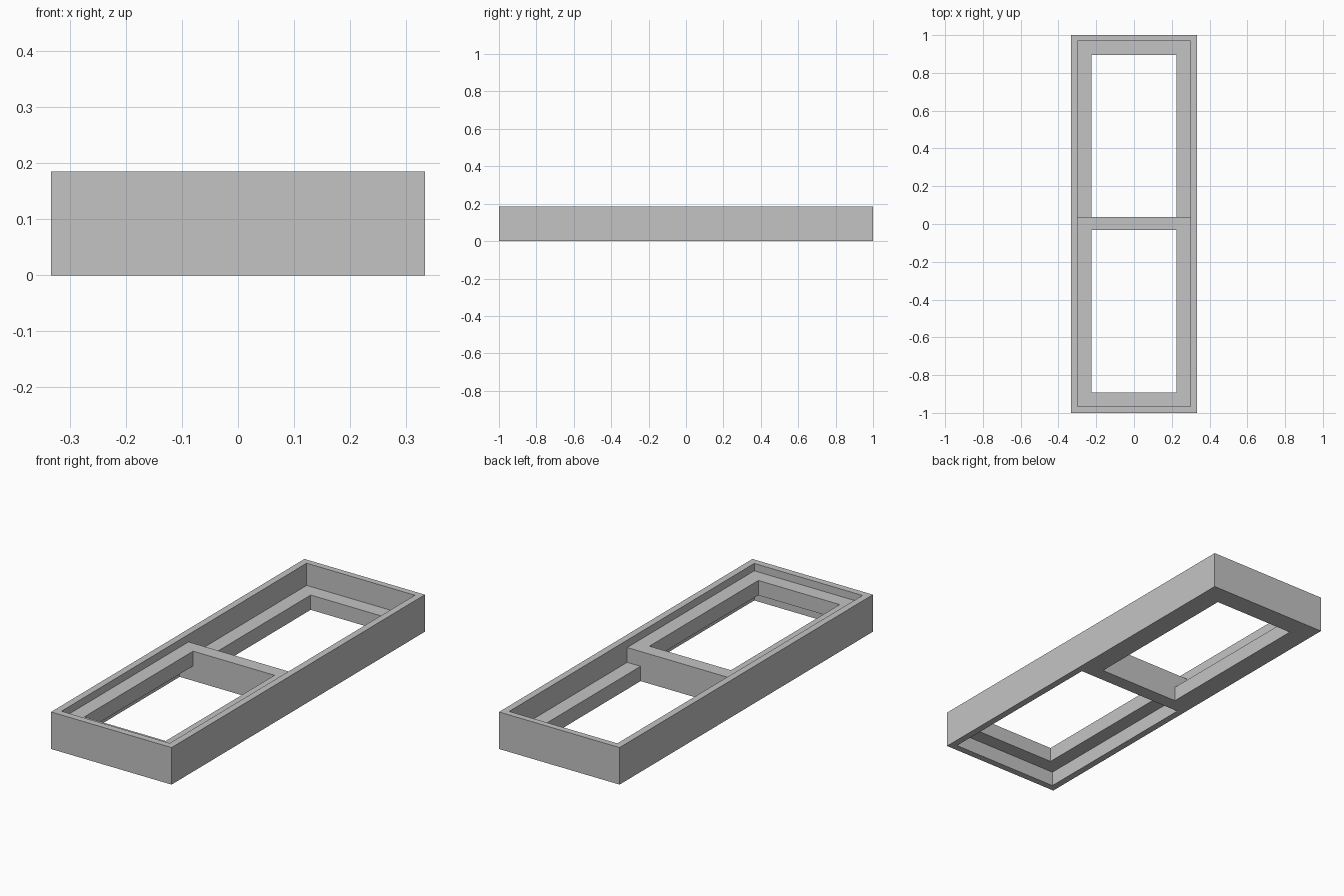
import bpy
import bmesh

# Remove the default cube if present
cube = bpy.data.objects.get("Cube")
if cube:
    bpy.data.objects.remove(cube, do_unlink=True)

# Single plain grey
GREY = (0.55, 0.55, 0.55, 1.0)
grey = bpy.data.materials.new("plain_grey")
grey.use_nodes = True
grey.diffuse_color = GREY
grey.node_tree.nodes["Principled BSDF"].inputs["Base Color"].default_value = GREY


def rectangle(bm, x, y0, y1, z):
    """Four corners of a rectangle centred on x = 0."""
    return [bm.verts.new(p) for p in ((-x, y0, z), (x, y0, z), (x, y1, z), (-x, y1, z))]


def open_frame(name, outer, inner, z0, z1):
    """Rectangular ring; outer and inner are (half width, front y, back y)."""
    bm = bmesh.new()
    loops = [rectangle(bm, *outer, z0), rectangle(bm, *outer, z1),
             rectangle(bm, *inner, z1), rectangle(bm, *inner, z0)]
    for a, b in zip(loops, loops[1:] + loops[:1]):
        for i in range(4):
            j = (i + 1) % 4
            bm.faces.new((a[i], a[j], b[j], b[i]))
    bmesh.ops.recalc_face_normals(bm, faces=bm.faces)
    mesh = bpy.data.meshes.new(name)
    bm.to_mesh(mesh)
    bm.free()
    mesh.materials.append(grey)
    obj = bpy.data.objects.new(name, mesh)
    bpy.context.collection.objects.link(obj)
    return obj


HALF_WIDTH = 0.333
SASH_X, GLASS_X = 0.299, 0.225
FRONT, BACK = -0.966, 0.969      # inside faces of the window frame
RAIL_FRONT, RAIL_BACK = -0.033, 0.037   # overlapping meeting rails
RAIL = 0.074
DEPTH = 0.185

# Outer casing
open_frame("window_frame", (HALF_WIDTH, -1, 1), (SASH_X, FRONT, BACK), 0, DEPTH)

# Two sashes, one stacked above the other where they meet
open_frame("front_sash", (SASH_X, FRONT, RAIL_BACK),
           (GLASS_X, FRONT + RAIL, RAIL_FRONT), RAIL, 2 * RAIL)
open_frame("back_sash", (SASH_X, RAIL_FRONT, BACK),
           (GLASS_X, RAIL_BACK, BACK - RAIL), 0, RAIL)
